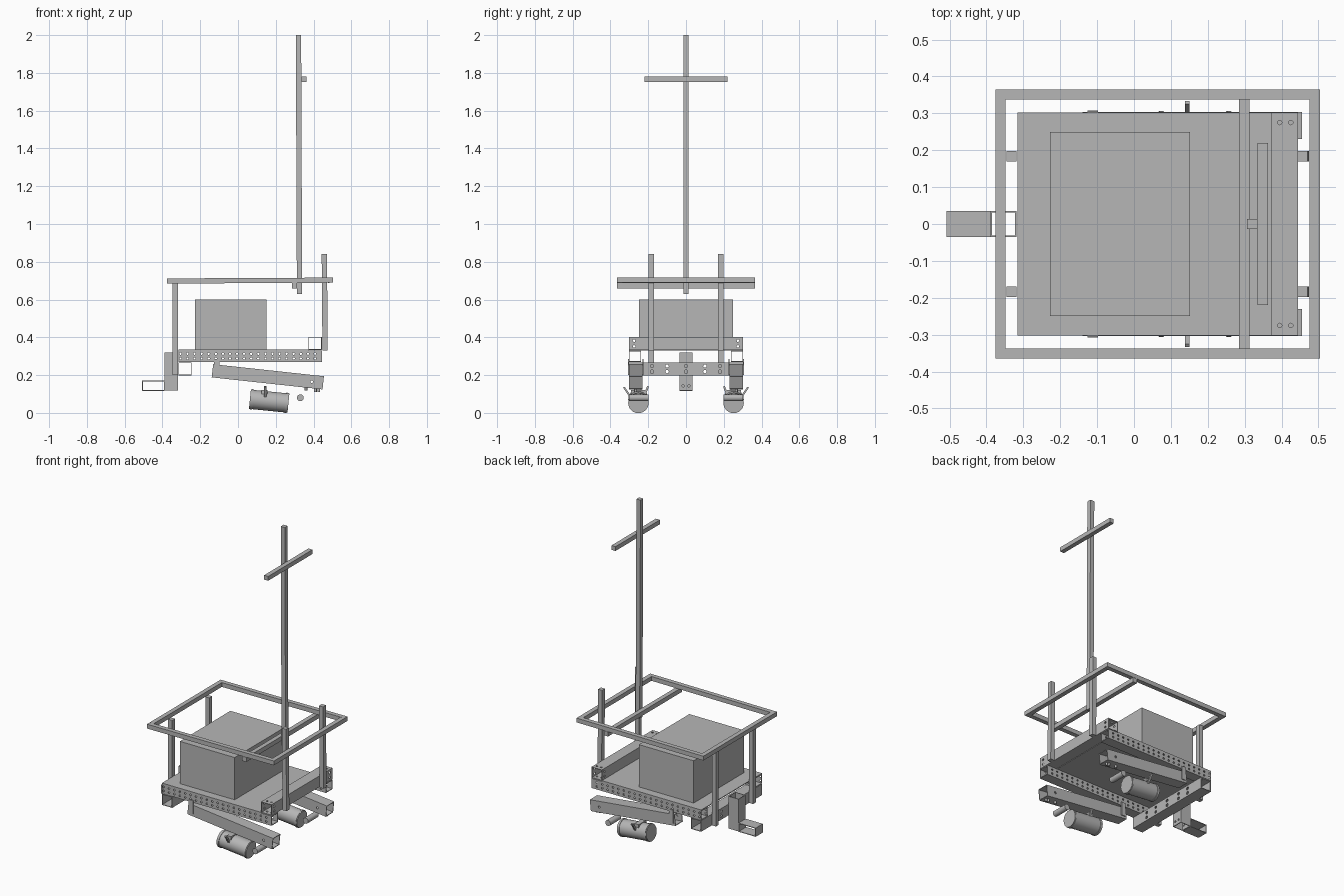
import bpy, bmesh, math
from mathutils import Vector, Matrix

cube = bpy.data.objects.get("Cube")
if cube:
    bpy.data.objects.remove(cube, do_unlink=True)

grey = bpy.data.materials.new("metal grey")
grey.use_nodes = True
grey.diffuse_color = (0.47, 0.47, 0.47, 1)
grey.node_tree.nodes["Principled BSDF"].inputs["Base Color"].default_value = (0.47, 0.47, 0.47, 1)


def make(name, bm):
    bmesh.ops.recalc_face_normals(bm, faces=bm.faces)
    mesh = bpy.data.meshes.new(name)
    bm.to_mesh(mesh)
    bm.free()
    ob = bpy.data.objects.new(name, mesh)
    bpy.context.collection.objects.link(ob)
    mesh.materials.append(grey)
    return ob


def box(name, x, y, z, tilt=0):
    """Solid box from ranges, tilted about y through its middle."""
    bm = bmesh.new()
    bmesh.ops.create_cube(bm, size=1)
    bmesh.ops.scale(bm, vec=[r[1] - r[0] for r in (x, y, z)], verts=bm.verts)
    ob = make(name, bm)
    ob.location = [sum(r) / 2 for r in (x, y, z)]
    ob.rotation_euler.y = tilt
    return ob


def tube(name, x, y, z, axis, tilt=0, wall=0.004):
    """Open-ended rectangular tube running along the given axis."""
    half = [(r[1] - r[0]) / 2 for r in (x, y, z)]
    u, v = [i for i in range(3) if i != axis]
    bm = bmesh.new()
    rings = []
    for end, inset in ((-1, 0), (1, 0), (1, wall), (-1, wall)):
        ring = []
        for su, sv in ((-1, -1), (1, -1), (1, 1), (-1, 1)):
            p = [0, 0, 0]
            p[axis] = end * half[axis]
            p[u] = su * (half[u] - inset)
            p[v] = sv * (half[v] - inset)
            ring.append(bm.verts.new(p))
        rings.append(ring)
    for i in range(4):
        a, b = rings[i], rings[(i + 1) % 4]
        for j in range(4):
            k = (j + 1) % 4
            bm.faces.new((a[j], a[k], b[k], b[j]))
    ob = make(name, bm)
    ob.location = [sum(r) / 2 for r in (x, y, z)]
    ob.rotation_euler.y = tilt
    return ob


def add_rod(bm, centre, radius, length, axis, sides=24):
    turn = Vector((0, 0, 1)).rotation_difference(Vector(axis)).to_matrix().to_4x4()
    bmesh.ops.create_cone(bm, cap_ends=True, segments=sides, radius1=radius, radius2=radius,
                          depth=length, matrix=Matrix.Translation(centre) @ turn)


def smooth(ob):
    bpy.ops.object.select_all(action='DESELECT')
    ob.select_set(True)
    bpy.context.view_layer.objects.active = ob
    bpy.ops.object.shade_smooth_by_angle(angle=math.radians(35))


def rod(name, centre, radius, length, axis):
    bm = bmesh.new()
    add_rod(bm, centre, radius, length, axis)
    ob = make(name, bm)
    smooth(ob)
    return ob


def drill(ob, points, radius, axis, depth=0.1):
    """Cut a row of round holes through a tube."""
    bm = bmesh.new()
    for p in points:
        add_rod(bm, p, radius, depth, axis, 12)
    cutter = make("hole_cutter", bm)
    cutter.hide_render = True
    mod = ob.modifiers.new("holes", 'BOOLEAN')
    mod.object = cutter
    mod.solver = 'EXACT'
    bpy.context.view_layer.update()
    bpy.context.view_layer.objects.active = ob
    bpy.ops.object.modifier_apply(modifier=mod.name)
    bpy.data.objects.remove(cutter, do_unlink=True)


def span(side, a, b):
    return tuple(sorted((side * a, side * b)))


# Deck and cargo box
box("deck", (-0.316, 0.372), (-0.302, 0.302), (0.33, 0.335))
box("cargo_box", (-0.228, 0.152), (-0.25, 0.25), (0.335, 0.6))

# Cross tubes at the two ends
front_tube = tube("front_cross_tube", (0.372, 0.444), (-0.302, 0.302), (0.333, 0.402), 1)
drill(front_tube, [(0.444, s * 0.275, z) for s in (-1, 1) for z in (0.352, 0.382)], 0.007, (1, 0, 0), 0.2)
drill(front_tube, [(x, s * 0.275, 0.37) for s in (-1, 1) for x in (0.395, 0.425)], 0.006, (0, 0, 1), 0.2)
rear_tube = tube("rear_cross_tube", (-0.316, -0.245), (-0.302, 0.302), (0.198, 0.268), 1)
drill(rear_tube, [(-0.28, y, z) for y in (-0.18, -0.1, 0, 0.1, 0.18) for z in (0.218, 0.248)],
      0.009, (1, 0, 0))

# Handrail frame, sloping slightly, with its cross bar
z0, z1, lean = 0.687, 0.714, -0.005
for s, part in ((-1, "right"), (1, "left")):
    box(part + "_handrail", (-0.376, 0.504), span(s, 0.337, 0.365), (z0, z1), lean)
box("rear_handrail", (-0.376, -0.348), (-0.337, 0.337), (z0 - 0.002, z1 - 0.002), lean)
box("front_handrail", (0.476, 0.504), (-0.337, 0.337), (z0 + 0.002, z1 + 0.002), lean)
box("handrail_cross_bar", (0.285, 0.313), (-0.365, 0.365), (0.659, 0.687))

# Mast and its arm
box("mast", (0.309, 0.337), (-0.014, 0.014), (0.63, 2.0), -0.004)
box("mast_arm", (0.335, 0.363), (-0.22, 0.22), (1.753, 1.78))

# Rear hitch, an upright tube with a sideways foot tube
hitch = tube("hitch_upright", (-0.389, -0.318), (-0.035, 0.035), (0.118, 0.32), 2)
drill(hitch, [(-0.35, y, 0.143) for y in (-0.015, 0.015)], 0.006, (1, 0, 0))
tube("hitch_foot", (-0.508, -0.389), (-0.035, 0.035), (0.116, 0.171), 1)

for s, part in ((-1, "right"), (1, "left")):
    # Perforated side rail
    rail = tube(part + "_side_rail", (-0.316, 0.444), span(s, 0.237, 0.302), (0.27, 0.33), 0)
    holes = [(-0.305 + 0.0375 * i, s * 0.27, z) for i in range(20) for z in (0.288, 0.313)]
    drill(rail, holes, 0.006, (0, 1, 0))

    # Posts carrying the handrail
    box(part + "_rear_post", (-0.346, -0.318), span(s, 0.17, 0.198), (0.2, 0.687))
    box(part + "_front_post", (0.445, 0.473), span(s, 0.17, 0.198), (0.33, 0.842), -0.008)

    # Sloping lower arm with brackets and bolts
    arm = tube(part + "_lower_arm", (-0.137, 0.453), span(s, 0.23, 0.303), (0.156, 0.226), 0,
               math.radians(6.2))
    bpy.context.view_layer.update()
    drill(arm, [(x, s * 0.27, z) for x, z in ((-0.105, 0.22), (0.39, 0.165))], 0.007, (0, 1, 0), 0.12)
    box(part + "_arm_bracket", (-0.126, -0.098), span(s, 0.303, 0.308), (0.2, 0.285))
    box(part + "_arm_bracket_inner", (-0.126, -0.098), span(s, 0.225, 0.23), (0.2, 0.285))
    for x in (0.36, 0.41, 0.428):
        rod(part + "_arm_bolt", (x, s * 0.267, 0.167 - 0.11 * x), 0.007, 0.02, (0, 0, 1))

    # Motor can with end bands, aligned with the arm slope
    axis = Vector((1, 0, -0.1)).normalized()
    middle = Vector((0.165, s * 0.252, 0.062))
    rod(part + "_motor", middle, 0.051, 0.205, axis)
    for d in (-0.092, 0.092):
        rod(part + "_motor_band", middle + axis * d, 0.054, 0.012, axis)
    rod(part + "_motor_shaft_roller", (0.33, s * 0.25, 0.08), 0.018, 0.105, (0, 1, 0))

    # Clamp fins above the motor
    for y, turn, label in ((0.312, 0.6, "outer"), (0.212, -0.35, "inner")):
        fin = box(f"{part}_{label}_motor_fin", (0.138, 0.15), (s * y - 0.005, s * y + 0.005), (0.08, 0.142))
        fin.rotation_euler.x = -s * turn
    box(part + "_motor_mount", (0.125, 0.155), span(s, 0.215, 0.29), (0.1, 0.12))
